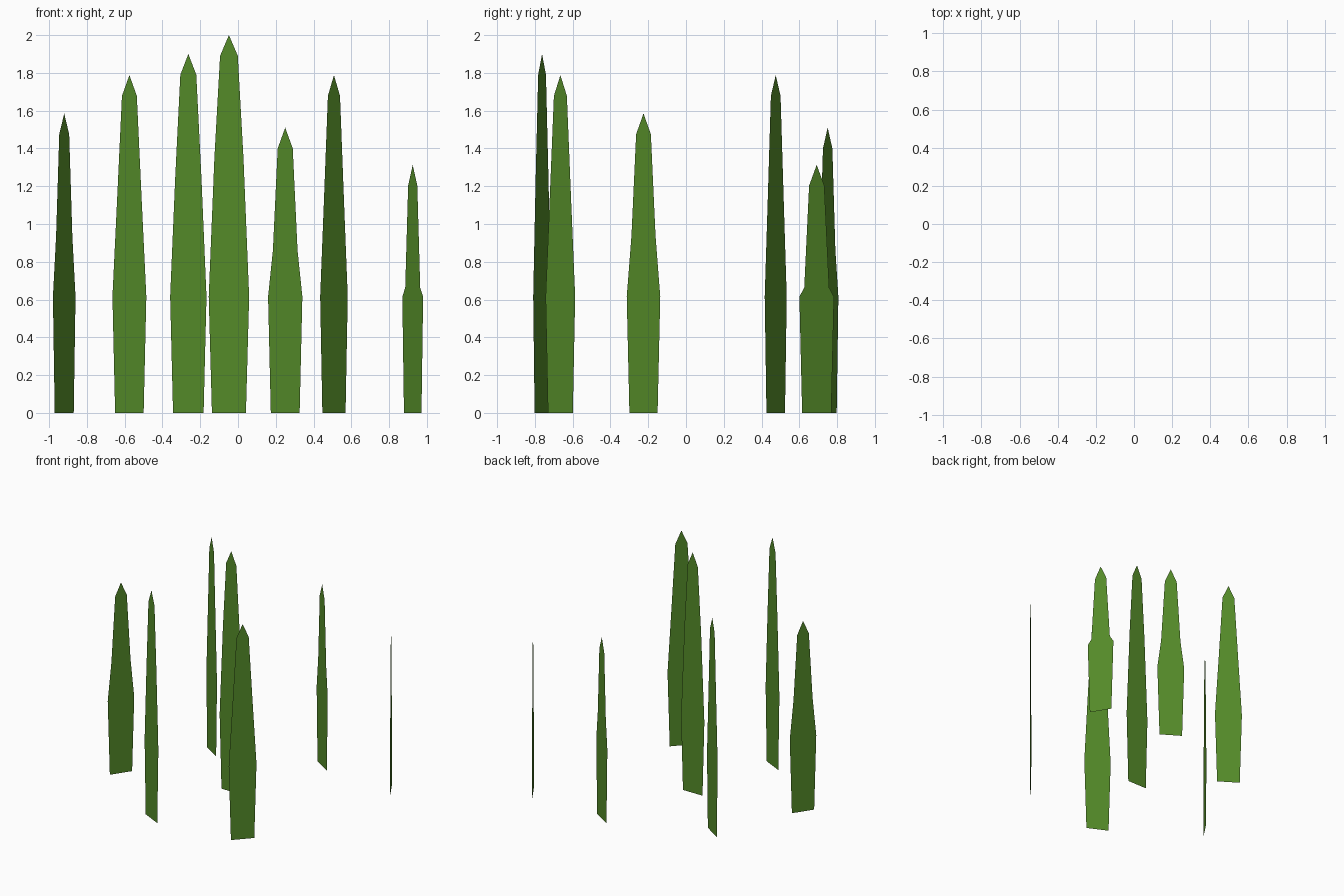
import bpy
from math import radians

if "Cube" in bpy.data.objects:
    bpy.data.objects.remove(bpy.data.objects["Cube"])

# Leaf colour
green = bpy.data.materials.new("leaf_green")
green.diffuse_color = (0.09, 0.26, 0.022, 1)
green.use_nodes = True
green.node_tree.nodes["Principled BSDF"].inputs["Base Color"].default_value = green.diffuse_color


def blade(name, x, y, height, turn):
    """Flat upright grass blade: fixed root and tip, stretched in between."""
    rows = [(0, 0.09), (0.615, 0.107), (height - 0.65, 0.077), (height - 0.11, 0.047)]
    verts = [(s * w, 0, z) for z, w in rows for s in (-1, 1)] + [(0, 0, height)]
    faces = [(i, i + 1, i + 3, i + 2) for i in (0, 2, 4)] + [(6, 7, 8)]
    mesh = bpy.data.meshes.new(name)
    mesh.from_pydata(verts, [], faces)
    mesh.materials.append(green)
    obj = bpy.data.objects.new(name, mesh)
    obj.location = (x, y, 0)
    obj.rotation_euler.z = radians(turn)
    bpy.context.collection.objects.link(obj)


# Scattered blades: x, y, height, turn about the vertical
blades = [
    (-0.92, -0.225, 1.585, 56),
    (-0.575, 0.475, 1.788, -33),
    (-0.263, -0.762, 1.90, -26),
    (-0.048, -0.02, 2.00, 0),
    (0.25, 0.75, 1.51, -32),
    (0.508, -0.665, 1.788, 47),
    (0.925, 0.692, 1.313, -59),
]
for i, b in enumerate(blades, 1):
    blade(f"grass_blade_{i}", *b)
